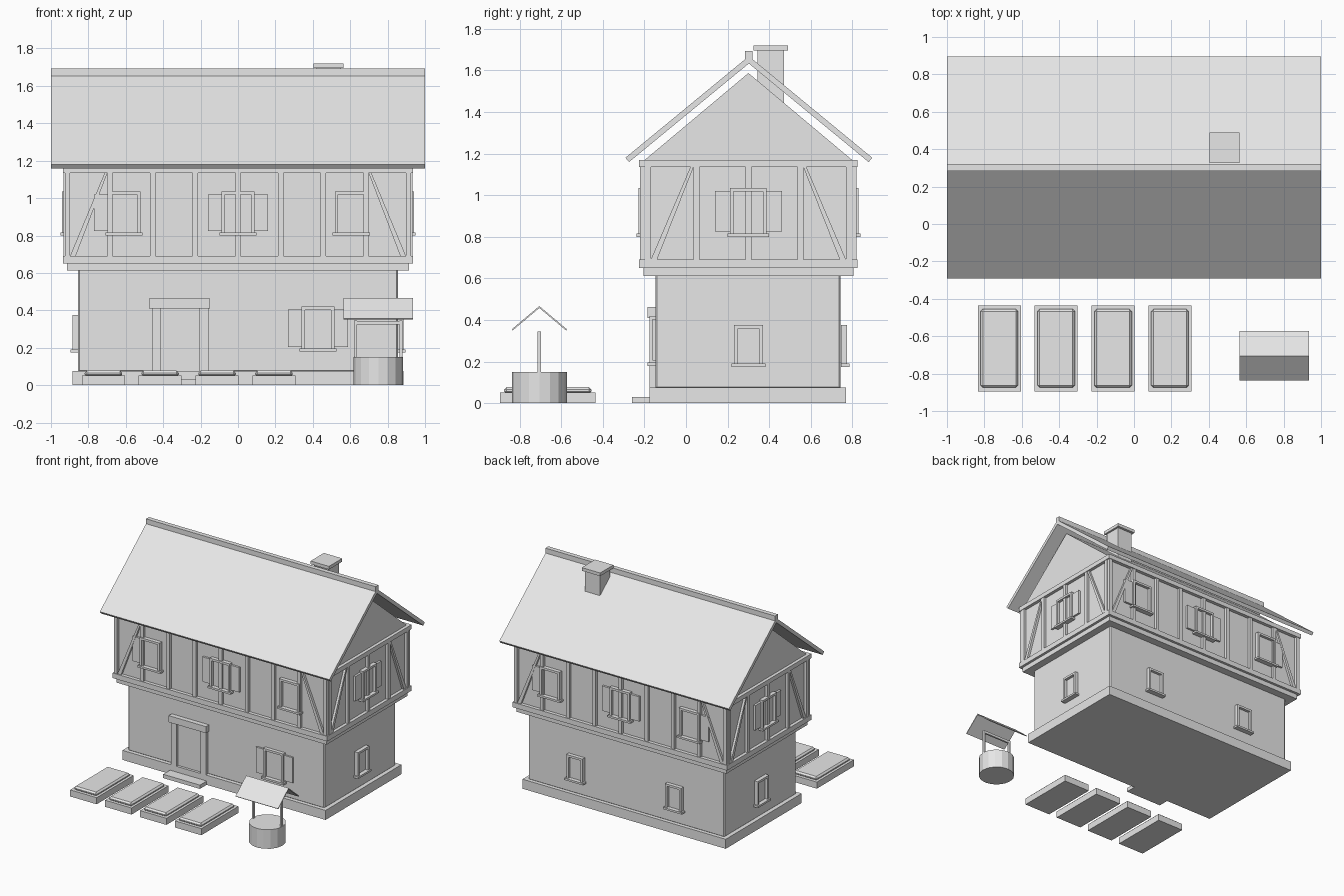
import bpy, bmesh, math
from mathutils import Vector

if "Cube" in bpy.data.objects:
    bpy.data.objects.remove(bpy.data.objects["Cube"])

mat = bpy.data.materials.new("plain_grey")
mat.diffuse_color = (0.8, 0.8, 0.8, 1)
mat.use_nodes = True
mat.node_tree.nodes["Principled BSDF"].inputs["Base Color"].default_value = mat.diffuse_color
CY = 0.30  # depth of the house centre line


def finish(name, bm):
    bmesh.ops.recalc_face_normals(bm, faces=bm.faces)
    me = bpy.data.meshes.new(name)
    bm.to_mesh(me)
    bm.free()
    me.materials.append(mat)
    ob = bpy.data.objects.new(name, me)
    bpy.context.collection.objects.link(ob)
    return ob


def prism(name, profile, a, b, place):
    """Extrude a 2D profile (u, z) from depth a to b, mapped by place(u, d, z)."""
    bm = bmesh.new()
    lo = [bm.verts.new(place(u, a, z)) for u, z in profile]
    hi = [bm.verts.new(place(u, b, z)) for u, z in profile]
    n = len(profile)
    bm.faces.new(lo)
    bm.faces.new(hi)
    for i in range(n):
        j = (i + 1) % n
        bm.faces.new((lo[i], lo[j], hi[j], hi[i]))
    return finish(name, bm)


def rect(u0, u1, z0, z1):
    return [(u0, z0), (u1, z0), (u1, z1), (u0, z1)]


def box(name, x0, x1, y0, y1, z0, z1, bevel=0):
    ob = prism(name, rect(x0, x1, z0, z1), y0, y1, lambda u, d, z: (u, d, z))
    if bevel:
        m = ob.modifiers.new("soft_edge", 'BEVEL')
        m.width, m.segments = bevel, 1
    return ob


def along_x(u, d, z):
    return (d, u, z)


def wall(side, hx, hy):
    """Placement on a wall: u runs to the viewer's right, d points outward."""
    return {
        "front": lambda u, d, z: (u, CY - hy - d, z),
        "back": lambda u, d, z: (-u, CY + hy + d, z),
        "right": lambda u, d, z: (hx + d, CY + u, z),
        "left": lambda u, d, z: (-hx - d, CY - u, z),
    }[side]


def window(place, u, z0, z1, w, shutters=""):
    h, t = w / 2, 0.017
    prism("window_pane", rect(u - h, u + h, z0, z1), 0, 0.008, place)
    for s in (-1, 1):
        a, b = sorted((u + s * h, u + s * (h - t)))
        prism("window_jamb", rect(a, b, z0, z1), 0, 0.03, place)
    prism("window_head", rect(u - h, u + h, z1 - t, z1), 0, 0.03, place)
    prism("window_sill", rect(u - h - 0.012, u + h + 0.012, z0 - 0.015, z0), 0, 0.04, place)
    for key, s in (("L", -1), ("R", 1)):
        if key in shutters:
            a, b = sorted((u + s * h, u + s * (h + 0.073)))
            prism("shutter", rect(a, b, z0 + 0.01, z1 - 0.015), 0, 0.016, place)


# Ground floor masonry
box("foundation", -0.885, 0.885, -0.175, 0.77, 0, 0.075)
box("ground_floor_wall", -0.855, 0.855, -0.147, 0.743, 0.07, 0.62, 0.008)
GX, GY = 0.855, 0.445

# Door with frame, lintel and step
front = wall("front", GX, GY)
prism("door_leaf", rect(-0.42, -0.2, 0.03, 0.405), 0, 0.01, front)
for u in (-0.46, -0.205):
    prism("door_post", rect(u, u + 0.047, 0.03, 0.41), 0, 0.03, front)
prism("door_lintel", rect(-0.475, -0.15, 0.41, 0.462), 0, 0.04, front)
box("door_step", -0.47, -0.15, -0.26, -0.16, 0, 0.03)

# Ground floor windows
window(front, 0.428, 0.195, 0.42, 0.175, "LR")
for side, spots in (("right", [0]), ("left", [0]), ("back", [-0.43, 0.43])):
    for u in spots:
        window(wall(side, GX, GY), u, 0.19, 0.375, 0.14)

# Jetty beams and upper floor
box("jetty_lower_beam", -0.915, 0.915, -0.205, 0.805, 0.612, 0.65)
box("jetty_upper_beam", -0.935, 0.935, -0.225, 0.825, 0.65, 0.69)
UX, UY = 0.91, 0.498
box("upper_floor_wall", -UX, UX, CY - UY, CY + UY, 0.68, 1.165)
box("wall_plate", -0.935, 0.935, -0.225, 0.825, 1.135, 1.17)

# Timber framing and windows of the upper floor
shutter_plan = {
    "front": [(-0.61, "L"), (0, "LR"), (0.605, "")],
    "back": [(-0.61, "L"), (0, "LR"), (0.605, "R")],
    "right": [(0, "LR")],
    "left": [(0, "LR")],
}
for side, plan in shutter_plan.items():
    place = wall(side, UX, UY)
    if side in ("front", "back"):
        posts = [i * 0.228 for i in range(-4, 5)]
    else:
        posts = [-0.483, -0.25, 0, 0.25, 0.483]
    for u in posts:
        prism("timber_post", rect(u - 0.014, u + 0.014, 0.69, 1.135), 0, 0.022, place)
    bottom, top = posts[-1] - 0.014, posts[-2] + 0.014
    for s in (-1, 1):
        brace = [(s * bottom, 0.69), (s * (bottom - 0.03), 0.69),
                 (s * top, 1.135), (s * (top + 0.015), 1.135)]
        prism("timber_brace", brace, 0, 0.018, place)
    for u, shutters in plan:
        window(place, u, 0.815, 1.035, 0.175, shutters)

# Gable block under the roof
prism("gable", [(-0.2, 1.168), (0.8, 1.168), (CY, 1.587)], -UX, UX, along_x)


def gable_roof(name, cy, half, z_eave, z_top, drop, x0, x1):
    """Two sloping slabs of even thickness meeting at a ridge."""
    slope = Vector((half, z_top - z_eave)).normalized()
    off = Vector((slope.y, -slope.x)) * drop
    inner = z_top - drop / slope.x
    for s in (-1, 1):
        prism(name, [(cy, z_top), (cy + s * half, z_eave),
                     (cy + s * (half - off.x), z_eave + off.y),
                     (cy, inner)], x0, x1, along_x)


# Main roof, ridge cap and chimney
gable_roof("roof_slope", 0.302, 0.593, 1.18, 1.668, 0.027, -1, 1)
box("ridge_cap", -1, 1, 0.284, 0.32, 1.645, 1.692)
box("chimney_stack", 0.42, 0.55, 0.343, 0.47, 1.42, 1.7)
box("chimney_cap", 0.405, 0.565, 0.325, 0.49, 1.695, 1.72)

# Garden beds
for i in range(4):
    x = -0.72 + i * 0.304
    box("bed_border", x - 0.115, x + 0.115, -0.895, -0.435, 0, 0.052)
    box("bed_soil", x - 0.1, x + 0.1, -0.875, -0.455, 0.045, 0.077, 0.012)

# Well: drum, posts, rail and little roof
WX, WY = 0.75, -0.705
bm = bmesh.new()
bmesh.ops.create_cone(bm, cap_ends=True, segments=16, radius1=0.132, radius2=0.132, depth=0.15)
bmesh.ops.translate(bm, verts=bm.verts, vec=(WX, WY, 0.075))
finish("well_drum", bm)
for s in (-1, 1):
    x = WX + s * 0.122
    box("well_post", x - 0.008, x + 0.008, WY - 0.008, WY + 0.008, 0.08, 0.345)
box("well_rail", WX - 0.13, WX + 0.13, WY - 0.007, WY + 0.007, 0.323, 0.343)
gable_roof("well_roof_slope", WY, 0.133, 0.355, 0.467, 0.007, 0.565, 0.935)
